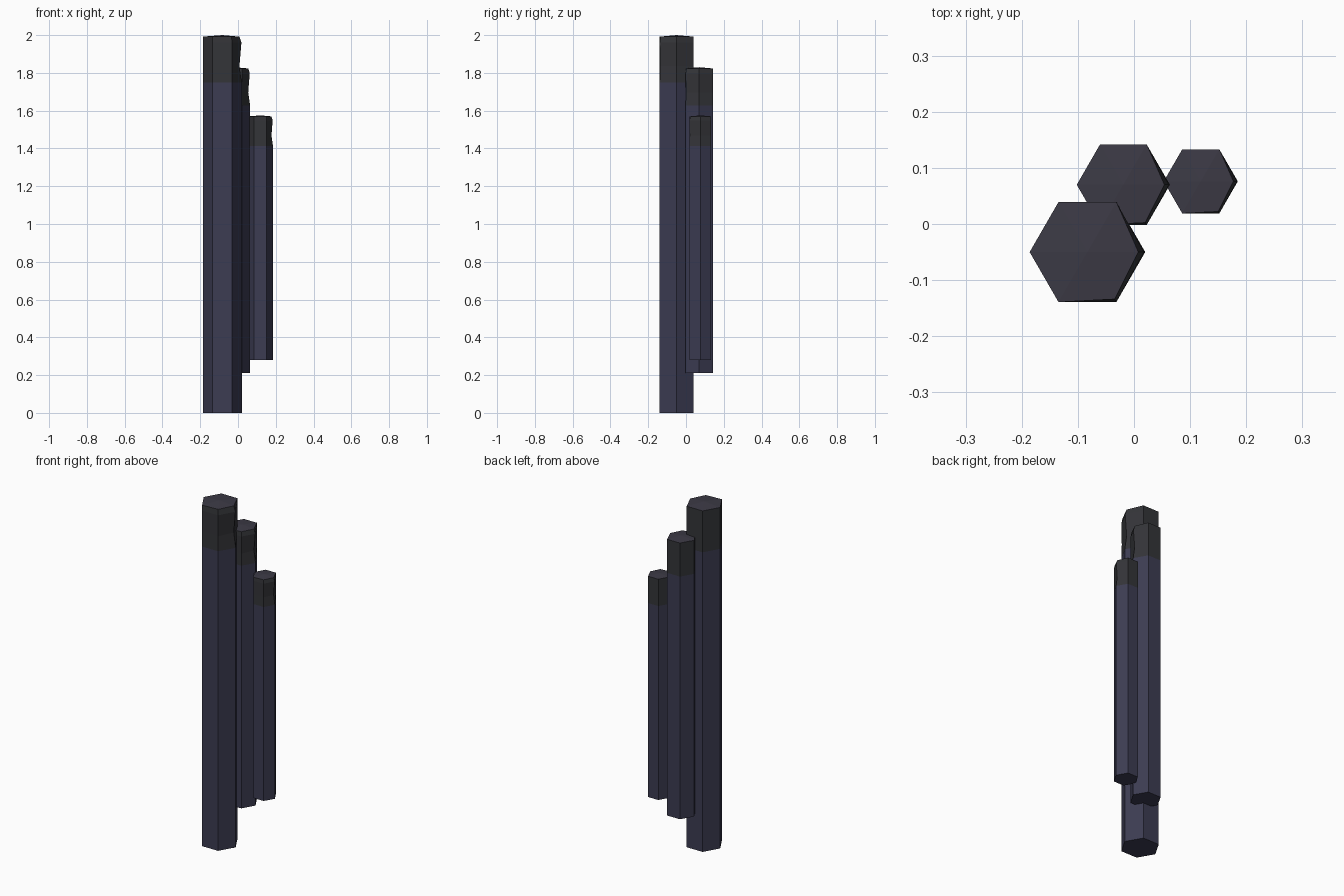
import bpy, bmesh
from math import cos, sin, pi

if "Cube" in bpy.data.objects:
    bpy.data.objects.remove(bpy.data.objects["Cube"])


def material(name, rgb):
    m = bpy.data.materials.new(name)
    m.diffuse_color = (*rgb, 1)
    m.use_nodes = True
    m.node_tree.nodes["Principled BSDF"].inputs["Base Color"].default_value = m.diffuse_color
    return m


MATS = [material("basalt_body", (0.045, 0.045, 0.085)),
        material("weathered_cap", (0.034, 0.035, 0.040)),
        material("top_face", (0.045, 0.042, 0.060))]


def column(name, x, y, r, z0, z1):
    """Hexagonal column with a weathered cap, worn on its right corner."""
    bm = bmesh.new()
    h = z1 - z0
    # height fraction, inward wear on right corner, wear on front-right corner
    levels = [(0, 0, 0), (0.875, 0, 0), (0.918, 0.12, 0.02),
              (0.98, 0.02, 0.0), (0.996, 0.12, 0.06)]
    rings = []
    for f, wear_right, wear_front in levels:
        ring = []
        for k in range(6):
            s = r * (1 - {0: wear_right, 5: wear_front}.get(k, 0))
            a = k * pi / 3
            ring.append(bm.verts.new((x + s * cos(a), y + s * sin(a), z0 + f * h)))
        rings.append(ring)
    # column shaft and cap sides
    for i in range(len(rings) - 1):
        lo, hi = rings[i], rings[i + 1]
        for k in range(6):
            n = (k + 1) % 6
            face = bm.faces.new((lo[k], lo[n], hi[n], hi[k]))
            face.material_index = 0 if i == 0 else 1
    # flat base and shallow domed top
    bm.faces.new(rings[0][::-1])
    centre = bm.verts.new((x, y, z1))
    for k in range(6):
        face = bm.faces.new((rings[-1][k], rings[-1][(k + 1) % 6], centre))
        face.material_index = 2
    me = bpy.data.meshes.new(name)
    bm.to_mesh(me)
    bm.free()
    for m in MATS:
        me.materials.append(m)
    bpy.context.collection.objects.link(bpy.data.objects.new(name, me))


column("tall_column", -0.083, -0.05, 0.103, 0.0, 2.0)
column("middle_column", -0.019, 0.07, 0.083, 0.21, 1.83)
column("short_column", 0.119, 0.076, 0.066, 0.28, 1.575)
